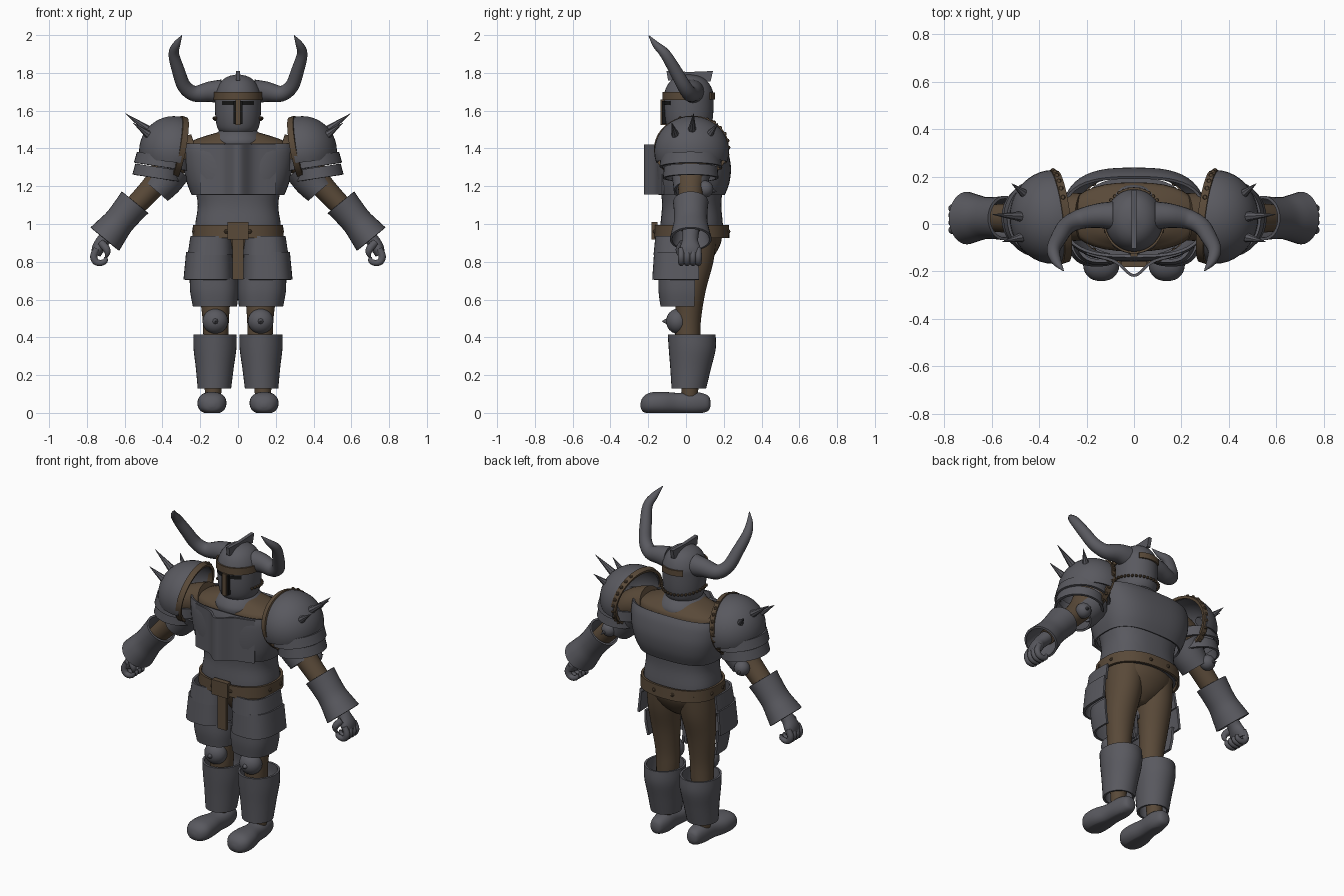
import bpy, bmesh
from math import sin, cos, radians, exp
from mathutils import Vector, Matrix

if "Cube" in bpy.data.objects:
    bpy.data.objects.remove(bpy.data.objects["Cube"])


def material(name, r, g, b):
    m = bpy.data.materials.new(name)
    m.use_nodes = True
    m.diffuse_color = (r, g, b, 1)
    node = next(n for n in m.node_tree.nodes if n.type == 'BSDF_PRINCIPLED')
    node.inputs["Base Color"].default_value = (r, g, b, 1)
    return m


STEEL = material("dark_steel", .1, .1, .115)
LEATHER = material("brown_leather", .1, .067, .04)
BLACK = material("visor_black", .008, .008, .008)
parts = []


def build(name, mat, bm, mirror=False, thick=0):
    """Turn a bmesh into an object, optionally shelled and mirrored."""
    bmesh.ops.recalc_face_normals(bm, faces=bm.faces)
    mesh = bpy.data.meshes.new(name)
    bm.to_mesh(mesh)
    bm.free()
    mesh.materials.append(mat)
    ob = bpy.data.objects.new(name, mesh)
    bpy.context.collection.objects.link(ob)
    if thick:
        mod = ob.modifiers.new("shell", 'SOLIDIFY')
        mod.thickness, mod.offset = thick, 0
    if mirror:
        ob.modifiers.new("mirror", 'MIRROR').use_clip = False
    parts.append(ob)


def spline(pts, k):
    """Smooth a list of ring tuples with Catmull-Rom."""
    p = [Vector(q) for q in pts]
    p = [p[0]] + p + [p[-1]]
    out = []
    for a, b, c, d in zip(p, p[1:], p[2:], p[3:]):
        for i in range(k):
            t = i / k
            out.append(.5 * (2 * b + (c - a) * t + (2 * a - 5 * b + 4 * c - d) * t * t
                             + (3 * b - a - 3 * c + d) * t ** 3))
    return out + [p[-1]]


def sweep(pts, axis=None, arc=None, caps=True, n=32, p=2, k=4, bm=None):
    """Skin ellipse rings (x, y, z, radius, radius towards y) along a path."""
    bm = bm or bmesh.new()
    pts = spline(pts, k)
    a0, a1 = arc or (0, 360)
    count = n if arc is None else n + 1
    rings = []
    for i, q in enumerate(pts):
        t = Vector(axis) if axis else Vector(pts[min(i + 1, len(pts) - 1)][:3]) - Vector(pts[max(i - 1, 0)][:3])
        t.normalize()
        ref = Vector((1, 0, 0)) if abs(t.y) > .9 else Vector((0, 1, 0))
        v = (ref - t * ref.dot(t)).normalized()
        u = v.cross(t)
        ring = []
        for j in range(count):
            a = radians(a0 + (a1 - a0) * j / n)
            c, s = cos(a), sin(a)
            c = abs(c) ** (2 / p) * (1 if c > 0 else -1)
            s = abs(s) ** (2 / p) * (1 if s > 0 else -1)
            ring.append(bm.verts.new(Vector(q[:3]) + u * c * max(q[3], .001) + v * s * max(q[4], .001)))
        rings.append(ring)
    for r, s in zip(rings, rings[1:]):
        for j in range(n):
            m = (j + 1) % count
            bm.faces.new((r[j], r[m], s[m], s[j]))
    if caps and arc is None:
        bm.faces.new(rings[0][::-1])
        bm.faces.new(rings[-1])
    return bm


def column(rows, **kw):
    """Upright sweep from rows of (x, y, z, rx, ry)."""
    return sweep(rows, axis=(0, 0, 1), **kw)


def ball(center, size, bm=None, n=24):
    bm = bm or bmesh.new()
    m = Matrix.Translation(center) @ Matrix.Diagonal((*size, 1))
    bmesh.ops.create_uvsphere(bm, u_segments=n, v_segments=n // 2, radius=1, matrix=m)
    return bm


def spike(base, tip, r, bm=None):
    return sweep([(*base, r, r), (*tip, .001, .001)], n=8, k=1, bm=bm)


def box(lo, hi):
    bm = bmesh.new()
    lo, hi = Vector(lo), Vector(hi)
    bmesh.ops.create_cube(bm, size=1, matrix=Matrix.Translation((lo + hi) / 2) @ Matrix.Diagonal((*(hi - lo), 1)))
    return bm


def cut(bm, point, normal, fill=False):
    """Remove everything behind a plane."""
    res = bmesh.ops.bisect_plane(bm, geom=bm.verts[:] + bm.edges[:] + bm.faces[:],
                                 plane_co=point, plane_no=normal, clear_inner=True)
    if fill:
        edges = [e for e in res["geom_cut"] if isinstance(e, bmesh.types.BMEdge)]
        bmesh.ops.holes_fill(bm, edges=edges)
    return bm


# Torso: leather body, breastplate, belly plate, keel plate
build("leather_body", LEATHER, column([(0, .03, 1.3, .26, .14), (0, .03, 1.41, .275, .145),
      (0, .03, 1.45, .22, .12), (0, .02, 1.49, .09, .08)], p=2.4))
build("breastplate", STEEL, column([(0, .03, 1.155, .24, .17), (0, .037, 1.22, .265, .187),
      (0, .04, 1.3, .285, .192), (0, .035, 1.38, .295, .182), (0, .03, 1.425, .295, .165)],
      caps=False, n=48, p=2.8), thick=.012)
build("belly_plate", STEEL, column([(0, .03, .94, .225, .165), (0, .03, 1.0, .226, .165),
      (0, .03, 1.1, .213, .157), (0, .03, 1.2, .23, .165)], n=48, p=2.5))
bm = bmesh.new()
cols = []
for i in range(41):
    x = -.2 + i * .01
    y = -.157 - .06 * exp(-(x / .055) ** 2) + .9 * x * x
    cols.append([bm.verts.new((x, y, z)) for z in (1.155, 1.42)])
for a, b in zip(cols, cols[1:]):
    bm.faces.new((a[0], b[0], b[1], a[1]))
build("keel_plate", STEEL, bm, thick=.012)
build("collar", STEEL, column([(0, .02, 1.4, .135, .14), (0, .02, 1.44, .142, .145),
      (0, .02, 1.475, .12, .125), (0, .02, 1.5, .09, .095)]))

# Belt with buckle, studs and hanging strap
build("belt", LEATHER, column([(0, .03, .925, .235, .193), (0, .03, .995, .232, .19)],
      caps=False, n=48, p=2.4, k=1), thick=.014)
build("buckle", LEATHER, box((-.055, -.182, .918), (.055, -.15, 1.01)))
build("hanging_strap", LEATHER, box((-.03, -.16, .705), (.03, -.14, .94)))
bm = bmesh.new()
for i in range(12):
    a = radians(15 + 30 * i)
    ball((.236 * cos(a) * 1.02, .03 + .2 * sin(a), .96), (.012, .012, .012), bm, 8)
build("belt_studs", LEATHER, bm)

# Helmet, brow band, visor, crest and chain
HELMET = [(0, .015, 1.47, .07, .08), (0, .015, 1.5, .105, .112), (0, .015, 1.56, .119, .127),
          (0, .015, 1.65, .122, .131), (0, .015, 1.7, .118, .128), (0, .015, 1.75, .093, .103),
          (0, .015, 1.78, .055, .062), (0, .015, 1.793, .002, .002)]
build("helmet", STEEL, column(HELMET, n=40))


def helmet_strip(name, mat, z0, z1, arc, out):
    rows = [(0, .015, z, .121 + out, .13 + out) for z in (z0, z1)]
    build(name, mat, column(rows, arc=arc, k=1), thick=.009)


helmet_strip("brow_band", LEATHER, 1.657, 1.7, (185, 355), .005)
helmet_strip("rear_band", LEATHER, 1.66, 1.695, (57, 123), .005)
helmet_strip("eye_slit", BLACK, 1.63, 1.65, (228, 312), 0)
build("visor_gap", BLACK, box((-.023, -.128, 1.53), (.023, -.1, 1.65)))
build("nose_guard", LEATHER, box((-.014, -.136, 1.525), (.014, -.1, 1.66)))
bm = bmesh.new()
outline = [(-.103, 1.81), (.02, 1.805), (.143, 1.81), (.13, 1.755), (.02, 1.75), (-.095, 1.76)]
face = bm.faces.new([bm.verts.new((-.011, y, z)) for y, z in outline])
res = bmesh.ops.extrude_face_region(bm, geom=[face])
bmesh.ops.translate(bm, vec=(.022, 0, 0), verts=[v for v in res["geom"] if isinstance(v, bmesh.types.BMVert)])
build("crest", STEEL, bm)
bm = bmesh.new()
for i in range(23):
    a = radians(-20 + 10 * i)
    ball((.126 * cos(a), .015 + .133 * sin(a), 1.56 - .02 * max(0, sin(a))), (.009, .009, .009), bm, 8)
build("neck_chain", LEATHER, bm)
build("horns", STEEL, sweep([(.09, .035, 1.7, .065, .06), (.15, .035, 1.7, .054, .052),
      (.23, .02, 1.69, .042, .042), (.285, -.01, 1.73, .037, .037), (.315, -.055, 1.81, .034, .034),
      (.34, -.11, 1.9, .028, .028), (.325, -.16, 1.95, .02, .018), (.297, -.197, 1.998, .002, .002)], n=20), True)

# Shoulder guards with leather trim, studs and spikes
bm = ball((.34, .03, 1.385), (.178, .192, .18), n=40)
cut(bm, (.31, .03, 1.42), (.96, -.12, .18))
cut(bm, (.4, 0, 1.335), (-.1, 0, 1))
build("shoulder_guards", STEEL, bm, True, .012)
n = Vector((.96, -.12, .18)).normalized()
c = Vector((.318, .03, 1.4))
build("shoulder_trim", LEATHER, sweep([(*(c - n * .018), .162, .186), (*(c + n * .014), .166, .192)],
      axis=n, caps=False, k=1, n=40), True, .016)
bm = bmesh.new()
side = Vector((0, 1, 0)).cross(n).normalized()
for i in range(11):
    a = radians(25 + 13 * i)
    ball(c + side * .17 * cos(a) + n.cross(side) * .196 * sin(a), (.011, .011, .011), bm, 8)
build("trim_studs", LEATHER, bm, True)
bm = bmesh.new()
for base, tip in (((.45, -.05, 1.455), (.555, -.075, 1.535)), ((.45, .03, 1.48), (.596, .04, 1.585)),
                  ((.44, .11, 1.455), (.515, .17, 1.535))):
    spike(base, tip, .027, bm)
build("shoulder_spikes", STEEL, bm, True)

# Arms: lames, leather sleeve, upper guard, elbow, gauntlet
tilt = (.15, 0, -.98)
for name, x, z, r in (("upper_lame", .392, 1.33, .138), ("lower_lame", .418, 1.27, .12)):
    build(name, STEEL, sweep([(x, .025, z + .03, r, r + .015), (x + .008, .025, z - .028, r + .008, r + .02)],
          axis=tilt, caps=False, k=1), True, .014)
build("arms", LEATHER, sweep([(.22, .03, 1.39, .09, .1), (.34, .03, 1.34, .09, .1),
      (.43, .025, 1.22, .065, .07), (.56, .025, 1.08, .055, .06), (.66, .025, .97, .045, .05)]), True)
build("upper_arm_guards", STEEL, sweep([(.34, .025, 1.31, .1, .105), (.385, .025, 1.23, .085, .09),
      (.432, .025, 1.175, .074, .084)], axis=(.65, 0, -.76), caps=False), True, .012)
bm = ball((.455, .1, 1.185), (.045, .045, .045))
spike((.46, .13, 1.18), (.47, .165, 1.17), .015, bm)
build("elbow_guards", STEEL, bm, True)
build("gauntlets", STEEL, sweep([(.545, .025, 1.115, .085, .088), (.585, .025, 1.067, .079, .083),
      (.63, .025, 1.012, .076, .083), (.67, .025, .963, .084, .094), (.705, .025, .92, .092, .105)],
      axis=(.63, 0, -.77), caps=False), True, .012)

# Hands: palm, four curled fingers, thumb
bm = sweep([(.67, .025, .96, .04, .045), (.715, .022, .91, .036, .042), (.74, .022, .87, .034, .056),
            (.752, .022, .835, .024, .055)])
for y in (-.025, .006, .037, .066):
    sweep([(.748, y, .87, .016, .016), (.764, y, .83, .019, .018), (.752, y, .8, .018, .017),
           (.725, y, .794, .016, .016), (.703, y, .805, .014, .014), (.7, y, .825, .008, .008)], n=12, bm=bm)
sweep([(.725, -.015, .9, .02, .02), (.698, -.035, .87, .02, .019), (.692, -.035, .845, .015, .015),
       (.7, -.03, .825, .006, .006)], n=12, bm=bm)
build("hands", STEEL, bm, True)

# Legs: hips, trousers and half shells over the thighs
build("hips", LEATHER, column([(0, .04, .98, .21, .15), (0, .045, .9, .2, .14), (0, .04, .82, .13, .1),
      (0, .03, .77, .04, .05)]))
build("trousers", LEATHER, column([(.1, .045, .95, .11, .12), (.112, .04, .8, .1, .105), (.12, .025, .65, .085, .08),
      (.118, .012, .5, .07, .068), (.118, .01, .38, .065, .065), (.13, .02, .2, .05, .05), (.132, .02, .06, .04, .04)]), True)
build("upper_tassets", STEEL, column([(.14, 0, .935, .105, .155), (.145, 0, .835, .115, .165)],
      arc=(178, 376), p=2.8, k=2), True, .014)
build("lower_tassets", STEEL, column([(.152, 0, .85, .116, .162), (.156, 0, .705, .126, .172)],
      arc=(178, 376), p=2.8, k=2), True, .014)
build("thigh_guards", STEEL, column([(.127, 0, .715, .122, .138), (.125, 0, .64, .121, .138),
      (.122, 0, .565, .11, .128)], arc=(176, 374), p=2.6), True, .014)
bm = ball((.12, -.045, .485), (.068, .06, .066))
spike((.12, -.09, .485), (.12, -.128, .485), .022, bm)
build("knee_guards", STEEL, bm, True)
build("shin_guards", STEEL, column([(.122, .03, .415, .108, .12), (.122, .033, .34, .107, .118),
      (.123, .025, .24, .094, .102), (.125, .015, .13, .082, .085)], caps=False), True, .013)

# Boots with flat soles
bm = sweep([(.125, .13, .05, .012, .012), (.125, .115, .052, .042, .038), (.125, .05, .054, .058, .055),
            (.13, -.04, .052, .055, .058), (.137, -.12, .053, .059, .074), (.138, -.19, .052, .056, .074),
            (.138, -.228, .046, .038, .048), (.138, -.241, .042, .01, .012)], axis=(0, -1, 0), p=2.3)
cut(bm, (0, 0, .001), (0, 0, 1), True)
bmesh.ops.translate(bm, vec=(0, 0, -.001), verts=bm.verts)
build("boots", STEEL, bm, True)

# Bake the modifiers and shade smooth with sharp rims
bpy.ops.object.select_all(action='DESELECT')
for ob in parts:
    ob.select_set(True)
bpy.context.view_layer.objects.active = parts[0]
bpy.ops.object.convert(target='MESH')
bpy.ops.object.shade_smooth_by_angle(angle=radians(40))
